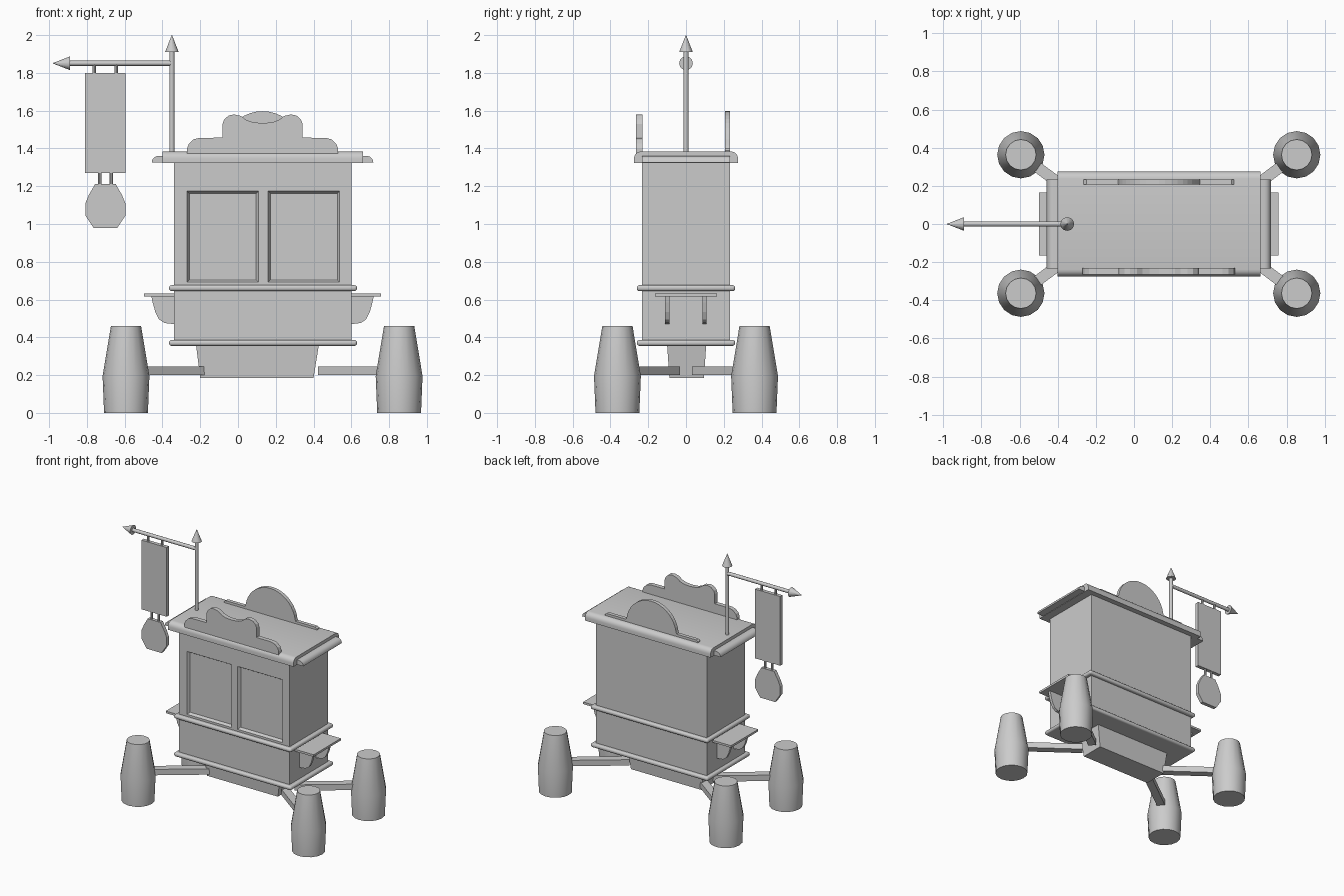
import bpy, bmesh, math
from mathutils import Vector

if "Cube" in bpy.data.objects:
    bpy.data.objects.remove(bpy.data.objects["Cube"])

CX = 0.13  # centre of the cart body along x


def make(name, bm):
    bmesh.ops.recalc_face_normals(bm, faces=bm.faces[:])
    me = bpy.data.meshes.new(name)
    bm.to_mesh(me)
    bm.free()
    ob = bpy.data.objects.new(name, me)
    bpy.context.collection.objects.link(ob)
    return ob


def smooth(ob, deg=35):
    bpy.ops.object.select_all(action='DESELECT')
    ob.select_set(True)
    bpy.context.view_layer.objects.active = ob
    bpy.ops.object.shade_smooth_by_angle(angle=math.radians(deg))


def loft(name, rings):
    """Skin a list of rings of equal length and cap both ends."""
    bm = bmesh.new()
    rows = [[bm.verts.new(p) for p in r] for r in rings]
    n = len(rows[0])
    for a, b in zip(rows, rows[1:]):
        for i in range(n):
            bm.faces.new((a[i], a[(i + 1) % n], b[(i + 1) % n], b[i]))
    bm.faces.new(rows[0])
    bm.faces.new(rows[-1])
    return make(name, bm)


def rect(x0, x1, y0, y1, z):
    return [(x0, y0, z), (x1, y0, z), (x1, y1, z), (x0, y1, z)]


def box(name, x0, x1, y0, y1, z0, z1):
    return loft(name, [rect(x0, x1, y0, y1, z) for z in (z0, z1)])


def plate(name, pts, y0, y1):
    """Extrude an x-z outline along y."""
    return loft(name, [[(x, y, z) for x, z in pts] for y in (y0, y1)])


def lathe(name, start, axis, prof, n=16):
    """Turn (distance, radius) pairs around an axis."""
    q = Vector(axis).to_track_quat('Z', 'Y')
    rings = []
    for d, r in prof:
        rings.append([Vector(start) + q @ Vector((r * math.cos(2 * math.pi * i / n),
                      r * math.sin(2 * math.pi * i / n), d)) for i in range(n)])
    ob = loft(name, rings)
    smooth(ob)
    return ob


def arc(cx, cz, rx, rz, a0, a1, n):
    return [(cx + rx * math.cos(math.radians(a0 + (a1 - a0) * i / n)),
             cz + rz * math.sin(math.radians(a0 + (a1 - a0) * i / n))) for i in range(n + 1)]


# body with two recessed front panels
body = box("body", -0.34, 0.60, -0.232, 0.234, 0.36, 1.34)
for i, x0 in enumerate((-0.27, 0.16)):
    x1, z0, z1 = x0 + 0.378, 0.692, 1.174
    rings = []
    for y, e in ((-0.26, -0.008), (-0.232, 0.0), (-0.212, 0.012)):
        rings.append([(x0 + e, y, z0 + e), (x1 - e, y, z0 + e),
                      (x1 - e, y, z1 - e), (x0 + e, y, z1 - e)])
    cutter = loft("panel_cutter", rings)
    mod = body.modifiers.new("panel", 'BOOLEAN')
    mod.operation, mod.solver, mod.object = 'DIFFERENCE', 'EXACT', cutter
    bpy.context.view_layer.objects.active = body
    bpy.ops.object.modifier_apply(modifier=mod.name)
    bpy.data.objects.remove(cutter)

# rounded trim bands
for name, z in (("lower_band", 0.355), ("upper_band", 0.645)):
    band = box(name, -0.365, 0.63, -0.26, 0.26, z, z + 0.031)
    bev = band.modifiers.new("bevel", 'BEVEL')
    bev.width, bev.segments = 0.013, 3
    smooth(band)

# tapered chassis
loft("chassis", [rect(-0.20, 0.40, -0.088, 0.095, 0.185),
                 rect(-0.222, 0.428, -0.10, 0.107, 0.36)])

# barrel-shaped legs with diagonal arms
for sx in (-1, 1):
    for sy in (-1, 1):
        lathe("leg", (CX + sx * 0.723, sy * 0.363, 0), (0, 0, 1),
              [(0, 0.116), (0.195, 0.124), (0.46, 0.08)])
        a = Vector((CX + sx * 0.31, sy * 0.055, 0))
        b = Vector((CX + sx * 0.70, sy * 0.345, 0))
        d = (b - a).normalized()
        p = Vector((-d.y, d.x, 0)) * 0.029
        loft("leg_arm", [[v + Vector((0, 0, z)) for v in (a - p, b - p, b + p, a + p)]
                         for z in (0.20, 0.245)])

# side shelves on curved brackets
for s, wall in ((-1, -0.34), (1, 0.60)):
    tip = wall + s * 0.157
    box("shelf", min(wall, tip), max(wall, tip), -0.165, 0.165, 0.615, 0.631)
    out = [(0.0, 0.616), (0.118, 0.616), (0.112, 0.585), (0.098, 0.535),
           (0.078, 0.495), (0.05, 0.476), (0.0, 0.47)]
    for y in (-0.099, 0.098):
        plate("shelf_bracket", [(wall + s * u, z) for u, z in out], y - 0.011, y + 0.011)

# roof slab with rounded long edges
side = [(-0.275, 1.322)] + arc(-0.238, 1.347, 0.037, 0.037, 180, 90, 5)
sec = side + [(-y, z) for y, z in reversed(side)]
smooth(loft("roof", [[(x, y, z) for y, z in sec] for x in (-0.40, 0.663)]))

# rounded eaves at the roof ends
for s in (-1, 1):
    prof = [(0.50, 1.325), (0.588, 1.325)] + arc(0.553, 1.327, 0.033, 0.033, 0, 90, 5) + [(0.50, 1.36)]
    smooth(plate("end_eave", [(CX + s * u, z) for u, z in prof], -0.234, 0.234))

# front crest, mirrored wavy outline
half = [(0.40, 1.37), (0.40, 1.40), (0.39, 1.425), (0.365, 1.448), (0.335, 1.456),
        (0.212, 1.457), (0.212, 1.53), (0.203, 1.553), (0.18, 1.574), (0.15, 1.58),
        (0.115, 1.572), (0.085, 1.55), (0.05, 1.538), (0.0, 1.534)]
front = half + [(-u, z) for u, z in reversed(half[:-1])]
plate("front_crest", [(CX + u, z) for u, z in front], -0.264, -0.231)

# back crest, dome on a low strip
dome = [(0.395, 1.37), (0.395, 1.39), (0.38, 1.402), (0.215, 1.402)]
dome += arc(0, 1.385, 0.212, 0.212, 8, 172, 18)
dome += [(-0.215, 1.402), (-0.38, 1.402), (-0.395, 1.39), (-0.395, 1.37)]
plate("back_crest", [(CX + u, z) for u, z in dome], 0.206, 0.234)

# sign post and cross arm with pointed ends
lathe("sign_post", (-0.35, 0, 1.37), (0, 0, 1),
      [(0, 0.0135), (0.54, 0.0135), (0.54, 0.036), (0.63, 0.001)], 12)
lathe("sign_arm", (-0.35, 0, 1.851), (-1, 0, 0),
      [(0, 0.0135), (0.54, 0.0135), (0.54, 0.036), (0.63, 0.001)], 12)

# hanging board and pendant
SX = -0.702
box("sign_board", SX - 0.107, SX + 0.107, -0.014, 0.014, 1.27, 1.80)
for dx in (-0.058, 0.058):
    lathe("board_hanger", (SX + dx, 0, 1.79), (0, 0, 1), [(0, 0.009), (0.06, 0.009)], 8)
for dx in (-0.03, 0.03):
    lathe("pendant_hanger", (SX + dx, 0, 1.20), (0, 0, 1), [(0, 0.009), (0.08, 0.009)], 8)
right = [(0.054, 1.212), (0.087, 1.155), (0.106, 1.11), (0.106, 1.045), (0.063, 0.98)]
plate("pendant", [(SX + u, z) for u, z in right] +
      [(SX - u, z) for u, z in reversed(right)], -0.014, 0.014)
